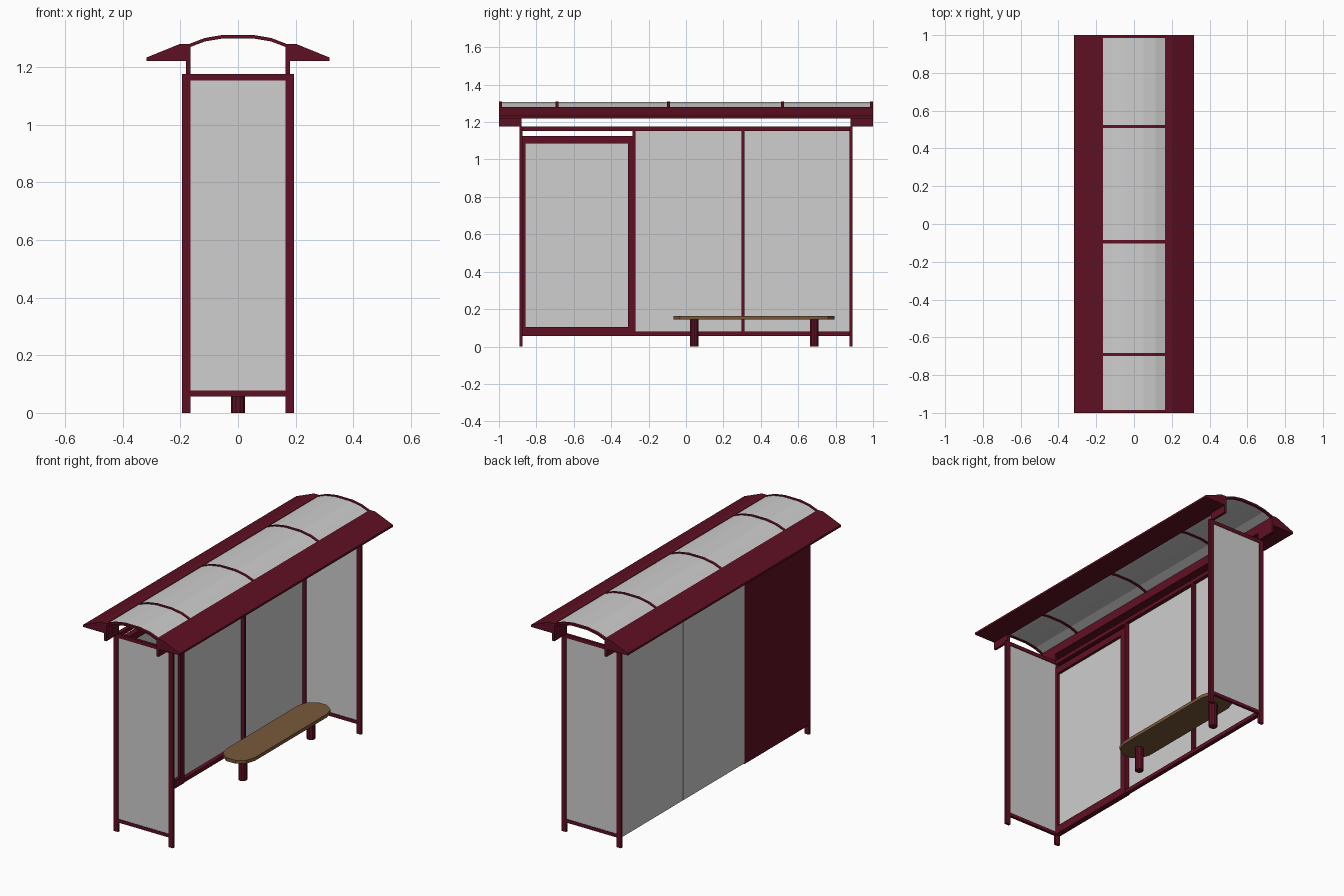
import bpy, bmesh, math

cube = bpy.data.objects.get("Cube")
if cube:
    bpy.data.objects.remove(cube, do_unlink=True)


def material(name, colour):
    m = bpy.data.materials.new(name)
    m.use_nodes = True
    m.diffuse_color = (*colour, 1)
    m.node_tree.nodes["Principled BSDF"].inputs["Base Color"].default_value = (*colour, 1)
    return m


RED = material("dark red metal", (0.115, 0.005, 0.017))
GLASS = material("pale grey panel", (0.62, 0.62, 0.62))
WOOD = material("brown wood", (0.19, 0.098, 0.042))


def finish(name, bm, mat):
    bmesh.ops.recalc_face_normals(bm, faces=bm.faces)
    mesh = bpy.data.meshes.new(name)
    bm.to_mesh(mesh)
    bm.free()
    mesh.materials.append(mat)
    obj = bpy.data.objects.new(name, mesh)
    bpy.context.collection.objects.link(obj)
    return obj


def box(name, x, y, z, mat=RED):
    """Box from its (low, high) range on each axis."""
    bm = bmesh.new()
    bmesh.ops.create_cube(bm, size=1)
    for v in bm.verts:
        v.co = [r[0] if c < 0 else r[1] for c, r in zip(v.co, (x, y, z))]
    return finish(name, bm, mat)


def prism(name, points, vector, mat):
    """Closed outline pushed along a vector."""
    bm = bmesh.new()
    face = bm.faces.new([bm.verts.new(p) for p in points])
    side = bmesh.ops.extrude_face_region(bm, geom=[face])["geom"]
    bmesh.ops.translate(bm, vec=vector,
                        verts=[g for g in side if isinstance(g, bmesh.types.BMVert)])
    return finish(name, bm, mat)


def span(a, b):
    return (min(a, b), max(a, b))


BACK, INNER, END, LOW, TOP = -0.195, -0.165, 0.89, 0.057, 1.175

# End walls: posts, rails, glass and roof brackets
for s, end in ((-1, "front"), (1, "back")):
    thick = span(s * END, s * (END - 0.015))
    for t, side in ((-1, "right"), (1, "left")):
        box(f"{end}_{side}_post", span(t * 0.165, t * 0.195), thick, (0, TOP))
        box(f"{end}_{side}_roof_bracket", span(t * 0.165, t * 0.18),
            span(s * 0.88, s), (TOP, 1.275))
    box(f"{end}_top_rail", (INNER, -INNER), thick, (1.153, TOP))
    box(f"{end}_bottom_rail", (INNER, -INNER), thick, (LOW, 0.077))
    box(f"{end}_glass", (INNER, -INNER),
        span(s * (END - 0.003), s * (END - 0.011)), (0.077, 1.153), GLASS)

# Long wall: rails, mullions and two panes on the outer side
inside = END - 0.015
box("wall_top_rail", (-0.188, INNER), (-inside, inside), (1.152, TOP))
box("wall_bottom_rail", (-0.188, INNER), (-inside, inside), (LOW, 0.08))
for name, y in (("panel_mullion", -0.277), ("middle_mullion", 0.305)):
    box(name, (-0.188, INNER), (y - 0.008, y + 0.008), (LOW, TOP))
for name, y in (("near_pane", (-0.27, 0.303)), ("far_pane", (0.307, inside))):
    box(name, (BACK, -0.188), y, (0.062, TOP), GLASS)

# Display case: solid back, raised frame, recessed sheet
case_y, case_z = (-inside, -0.27), (LOW, 1.125)
box("display_back", (BACK, -0.184), case_y, case_z)
box("display_sheet", (-0.184, -0.178), (-0.857, -0.31), (0.105, 1.085), GLASS)
for name, y, z in (("front_stile", (case_y[0], -0.857), case_z),
                   ("back_stile", (-0.31, case_y[1]), case_z),
                   ("bottom", (-0.857, -0.31), (case_z[0], 0.105)),
                   ("top", (-0.857, -0.31), (1.085, case_z[1]))):
    box("display_frame_" + name, (-0.184, -0.162), y, z)

# Roof eaves
eave = [(0.165, 1.22), (0.318, 1.22), (0.318, 1.232), (0.2, 1.28), (0.165, 1.28)]
for t, side in ((-1, "right"), (1, "left")):
    prism(f"{side}_eave", [(t * x, -1, z) for x, z in eave], (0, 2, 0), RED)

# Curved roof sheet and its ribs
half = [(0.17, 1.275), (0.115, 1.296), (0.05, 1.307)]
arch = half + [(-x, z) for x, z in reversed(half)]


def arch_outline(y, low, high):
    return [(x, y, z + high) for x, z in arch] + [(x, y, z + low) for x, z in reversed(arch)]


prism("roof_sheet", arch_outline(-0.995, -0.004, 0), (0, 1.99, 0), GLASS)
for i, y in enumerate((-0.992, -0.69, -0.094, 0.517, 0.992)):
    prism(f"roof_rib_{i + 1}", arch_outline(y - 0.008, -0.008, 0.004), (0, 0.016, 0), RED)

# Bench: rounded plank on two round legs
radius, mid, reach = 0.095, 0.363, 0.34
plank = []
for s, start in ((1, 0), (-1, math.pi)):
    for i in range(6):
        a = start + math.pi * i / 5
        plank.append((radius * math.cos(a), mid + s * reach + radius * math.sin(a), 0.144))
prism("bench_seat", plank, (0, 0, 0.02), WOOD)
for name, y in (("front_bench_leg", 0.045), ("back_bench_leg", 0.685)):
    ring = [(0.024 * math.cos(math.tau * i / 10), y + 0.024 * math.sin(math.tau * i / 10), 0)
            for i in range(10)]
    prism(name, ring, (0, 0, 0.144), RED)
